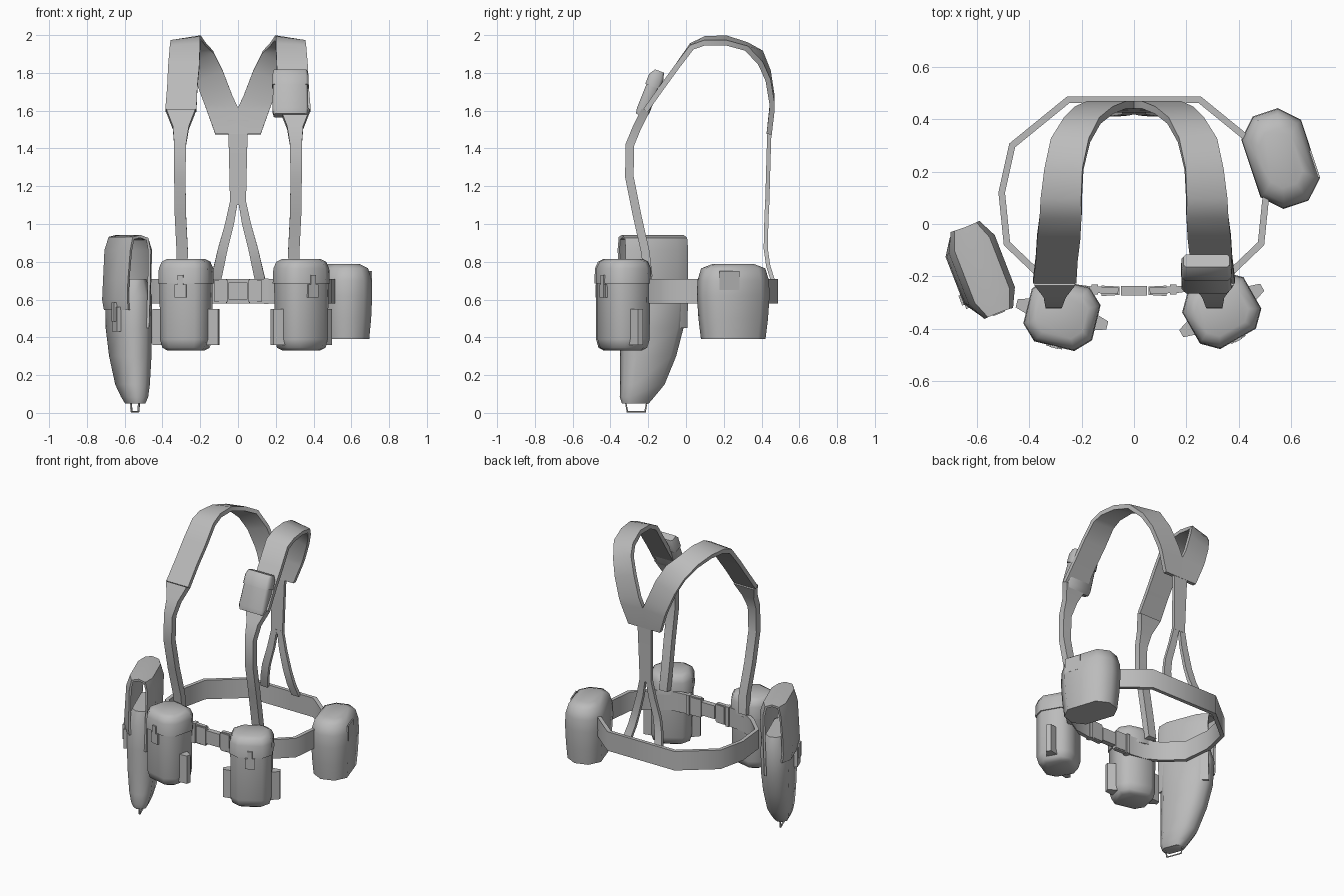
import bpy, bmesh, math
from mathutils import Matrix, Vector

if "Cube" in bpy.data.objects:
    bpy.data.objects.remove(bpy.data.objects["Cube"], do_unlink=True)

grey = bpy.data.materials.new("canvas_grey")
grey.use_nodes = True
grey.diffuse_color = (0.5, 0.5, 0.5, 1)
grey.node_tree.nodes["Principled BSDF"].inputs["Base Color"].default_value = (0.5, 0.5, 0.5, 1)
parts = []


def place(x, y, z=0.0, yaw=0.0, tilt=0.0):
    return (Matrix.Translation((x, y, z)) @ Matrix.Rotation(yaw, 4, 'Z')
            @ Matrix.Rotation(tilt, 4, 'X'))


def finish(name, data):
    ob = bpy.data.objects.new(name, data)
    bpy.context.collection.objects.link(ob)
    data.materials.append(grey)
    parts.append(ob)
    return ob


def grid(name, rows, frame, wrap=False, caps=False):
    """Skin rows of points with quads."""
    bm = bmesh.new()
    vs = [[bm.verts.new(frame @ Vector(p)) for p in r] for r in rows]
    n = len(vs[0])
    for a, b in zip(vs, vs[1:]):
        for i in range(n if wrap else n - 1):
            j = (i + 1) % n
            bm.faces.new((a[i], a[j], b[j], b[i]))
    if caps:
        bm.faces.new(vs[0][::-1])
        bm.faces.new(vs[-1])
    bmesh.ops.recalc_face_normals(bm, faces=bm.faces)
    me = bpy.data.meshes.new(name)
    bm.to_mesh(me)
    bm.free()
    return finish(name, me)


def sheet(name, rows, thick, frame=Matrix()):
    ob = grid(name, rows, frame)
    mod = ob.modifiers.new("thickness", 'SOLIDIFY')
    mod.thickness, mod.offset, mod.use_even_offset = thick, 0, True
    return ob


def loft(name, rings, frame, k=0.65):
    """Stack chamfered rectangles: z, half width, half depth, depth offset."""
    rows = []
    for z, hx, hy, cy in rings:
        cut = (1 - k) * min(hx, hy)
        a, b = hx - cut, hy - cut
        rows.append([(x, y + cy, z) for x, y in
                     ((hx, -b), (hx, b), (a, hy), (-a, hy),
                      (-hx, b), (-hx, -b), (-a, -hy), (a, -hy))])
    return grid(name, rows, frame, True, True)


def box(name, centre, size, frame, taper=1.0, side=1):
    """Box whose end on the given x side narrows in depth."""
    bm = bmesh.new()
    bmesh.ops.create_cube(bm, size=1)
    for v in bm.verts:
        if v.co.x * side > 0:
            v.co.y *= taper
        v.co = frame @ (Vector(centre) + v.co * Vector(size))
    me = bpy.data.meshes.new(name)
    bm.to_mesh(me)
    bm.free()
    return finish(name, me)


# Waist belt, open at the front where the buckle sits
half = [(.06, -.255), (.17, -.25), (.28, -.235), (.375, -.18), (.485, -.075),
        (.505, .12), (.465, .3), (.25, .475)]
loop = half + [(-x, y) for x, y in reversed(half)]
sheet("belt", [[(x, y, .58), (x, y, .71)] for x, y in loop], .025)
box("buckle", (0, -.255, .645), (.1, .035, .09), Matrix())
for s in (-1, 1):
    box("buckle_sleeve", (s * .09, -.255, .645), (.07, .04, .115), Matrix(), .8, -s)
    box("belt_keeper", (s * .15, -.25, .645), (.025, .04, .135), Matrix())

# Harness: front straps, shoulder pads, rear straps
front = [(.33, .27, -.2, .72), (.325, .265, -.215, .85), (.335, .275, -.26, 1.05),
         (.338, .278, -.3, 1.25), (.338, .275, -.297, 1.42), (.345, .26, -.26, 1.51),
         (.38, .225, -.215, 1.6)]
pad = [(.385, .22, -.215, 1.6, 1.6), (.375, .215, -.13, 1.72, 1.72),
       (.37, .205, -.05, 1.83, 1.83), (.36, .2, .03, 1.935, 1.945),
       (.355, .2, .1, 1.96, 1.98), (.34, .195, .21, 1.96, 1.985),
       (.315, .17, .32, 1.93, 1.95), (.265, .13, .395, 1.85, 1.91),
       (.225, .08, .435, 1.76, 1.81), (.18, .03, .455, 1.64, 1.68),
       (.165, 0, .455, 1.6, 1.615), (.12, 0, .44, 1.475, 1.475)]
rear = [(.02, .43, 1.13, .02), (.045, .425, 1, .024), (.08, .422, .87, .026),
        (.1, .435, .78, .027), (.118, .46, .7, .028)]
for s in (-1, 1):
    sheet("front_strap", [[(s * o, y, z), (s * i, y, z)] for o, i, y, z in front], .045)
    sheet("shoulder_pad", [[(s * o, y, zo), (s * i, y, zi)]
                           for o, i, y, zo, zi in pad], .028)
    sheet("rear_strap", [[(s * (x + w), y, z), (s * (x - w), y, z)]
                         for x, y, z, w in rear], .022)
sheet("rear_stem", [[(-w, y, z), (w, y, z)] for w, y, z in
                    ((.055, .445, 1.55), (.05, .44, 1.45), (.046, .435, 1.28),
                     (.042, .43, 1.1))], .022)

# Small pouch on the left shoulder
f = place(.277, -.19, 1.695, 0, -.37)
loft("shoulder_pouch", [(-.13, .088, .03, 0), (-.1, .095, .036, 0),
                        (.1, .09, .034, 0)], f)
loft("shoulder_pouch_flap", [(.035, .097, .041, 0), (.09, .095, .041, 0),
                             (.125, .088, .025, .005)], f)

# Two front pouches with lids, clasps and side pockets
for x, y, yaw in ((-.275, -.345, -.24), (.335, -.33, .52)):
    f = place(x, y, 0, yaw)
    loft("pouch_body", [(.33, .09, .08, 0), (.345, .115, .105, 0),
                        (.39, .127, .117, 0), (.7, .128, .118, 0)], f, .55)
    loft("pouch_lid", [(.685, .135, .125, 0), (.765, .132, .122, 0),
                       (.8, .118, .108, 0), (.815, .092, .082, 0)], f, .55)
    box("clasp_strap", (0, -.122, .67), (.03, .02, .12), f)
    box("clasp_plate", (0, -.122, .645), (.062, .016, .07), f)
    for s in (-1, 1):
        box("side_pocket", (s * .148, 0, .455), (.06, .07, .19), f, .45, s)

# Rounded pouch on the left rear of the belt
f = place(.56, .25, 0, .32)
loft("canteen_pouch", [(.39, .108, .165, 0), (.5, .116, .178, 0), (.62, .12, .186, 0),
                       (.7, .118, .183, 0), (.765, .1, .165, 0), (.787, .065, .11, 0)],
     f, .42)
box("canteen_flap_edge", (.116, -.06, .7), (.008, .11, .1), f)

# Holster on the right: tapered body, arched flap, clasp and end ring
f = place(-.58, -.175, 0, .37)
loft("holster_body", [(.05, .04, .07, -.1), (.085, .055, .09, -.09),
                      (.15, .07, .115, -.06), (.3, .083, .146, -.027),
                      (.45, .088, .166, -.006), (.62, .086, .172, 0),
                      (.71, .055, .15, 0)], f, .4)
arch = [(.07, .45), (.08, .65), (.086, .86), (.066, .92), (0, .935), (-.066, .925),
        (-.088, .86), (-.1, .7), (-.105, .6), (-.095, .545)]
sheet("holster_flap", [[(x * q, u * (1 if x > 0 or z > .8 else .9), z)
                        for u, q in ((-.175, .6), (-.105, 1), (.105, 1), (.175, .6))]
                       for x, z in arch], .014, f)
box("holster_clasp", (-.095, -.08, .495), (.03, .075, .13), f)
box("holster_clasp_strap", (-.105, -.08, .535), (.03, .04, .1), f)

curve = bpy.data.curves.new("holster_ring", 'CURVE')
curve.dimensions, curve.bevel_depth, curve.bevel_resolution = '3D', .006, 0
sp = curve.splines.new('POLY')
sp.points.add(3)
sp.use_cyclic_u = True
for p, (y, z) in zip(sp.points, ((-.155, .055), (-.145, .006), (-.045, .006), (-.035, .055))):
    p.co = (*(f @ Vector((0, y, z))), 1)
finish("holster_ring", curve)

# Apply thickness and smooth the soft surfaces
bpy.ops.object.select_all(action='DESELECT')
for ob in parts:
    ob.select_set(True)
bpy.context.view_layer.objects.active = parts[0]
bpy.ops.object.convert(target='MESH')
bpy.ops.object.shade_smooth_by_angle(angle=math.radians(52))
